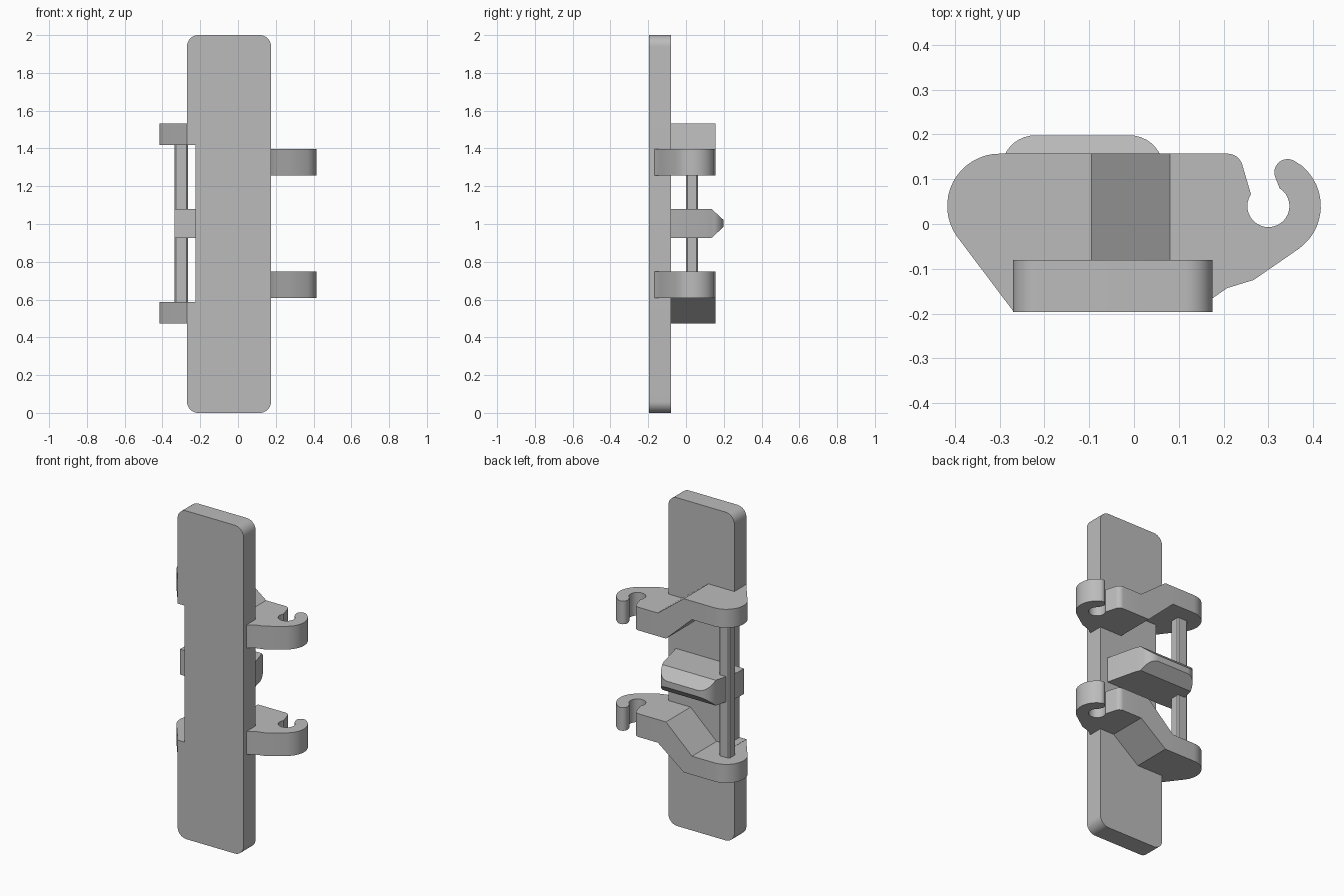
import bpy, bmesh, math
from mathutils import Vector

cube = bpy.data.objects.get("Cube")
if cube:
    bpy.data.objects.remove(cube, do_unlink=True)

grey = bpy.data.materials.new("plain_grey")
grey.use_nodes = True
grey.diffuse_color = (0.5, 0.5, 0.5, 1)
grey.node_tree.nodes["Principled BSDF"].inputs["Base Color"].default_value = (0.5, 0.5, 0.5, 1)

MID = 1.003  # height of the mirror plane between the two arms


def arc(cx, cy, r, a0, a1, n=12):
    """Points on an arc, angles in degrees."""
    steps = [math.radians(a0 + (a1 - a0) * i / n) for i in range(n + 1)]
    return [(cx + r * math.cos(a), cy + r * math.sin(a)) for a in steps]


def prism(outline, low, high, upright=False):
    """Extrude an outline along z, or along y when upright."""
    bm = bmesh.new()
    place = (lambda p: (p[0], low, p[1])) if upright else (lambda p: (p[0], p[1], low))
    face = bm.faces.new([bm.verts.new(place(p)) for p in outline])
    out = bmesh.ops.extrude_face_region(bm, geom=[face])
    shift = Vector((0, high - low, 0) if upright else (0, 0, high - low))
    bmesh.ops.translate(bm, vec=shift, verts=[v for v in out["geom"] if isinstance(v, bmesh.types.BMVert)])
    return bm


def cut(bm, co, normal, trim=False):
    geom = bm.verts[:] + bm.edges[:] + bm.faces[:]
    out = bmesh.ops.bisect_plane(bm, geom=geom, plane_co=co, plane_no=normal, clear_outer=trim)
    if trim:
        edges = [e for e in out["geom_cut"] if isinstance(e, bmesh.types.BMEdge)]
        bmesh.ops.holes_fill(bm, edges=edges)


def finish(bm, name):
    bmesh.ops.recalc_face_normals(bm, faces=bm.faces[:])
    mesh = bpy.data.meshes.new(name)
    bm.to_mesh(mesh)
    bm.free()
    mesh.materials.append(grey)
    ob = bpy.data.objects.new(name, mesh)
    bpy.context.collection.objects.link(ob)
    bpy.ops.object.select_all(action="DESELECT")
    ob.select_set(True)
    bpy.context.view_layer.objects.active = ob
    bpy.ops.object.shade_smooth_by_angle(angle=math.radians(25))
    return ob


# Back plate: rounded corners and a long shallow notch on one edge
L, R, NOTCH, r = -0.27, 0.175, -0.225, 0.06
plate = (arc(R - r, r, r, -90, 0) + arc(R - r, 2 - r, r, 0, 90)
         + arc(L + r, 2 - r, r, 90, 180)
         + [(L, 1.42), (NOTCH, 1.42), (NOTCH, 0.588), (L, 0.588)]
         + arc(L + r, r, r, 180, 270))
finish(prism(plate, -0.196, -0.08, upright=True), "plate")

# Arm outline: rounded end on one side, open hook on the other
arm = ([(-0.27, -0.194)] + arc(-0.3, 0.04, 0.117, 215, 90, 16)
       + arc(0.209, 0.123, 0.034, 90, 15, 6)
       + arc(0.3, 0.04, 0.047, 146, 418, 24)
       + arc(0.343, 0.115, 0.03, 190, 50, 10)
       + arc(0.3, 0.04, 0.117, 50, -55, 16)
       + [(0.267, -0.125), (0.208, -0.143), (0.175, -0.166), (0.1, -0.166)])


def ramp(x, x0, x1, z0, z1):
    t = min(max((x - x0) / (x1 - x0), 0), 1)
    return z0 + (z1 - z0) * t


# Two arms with a step between end and hook, mirrored in height
for name, flip in (("upper_arm", False), ("lower_arm", True)):
    bm = prism(arm, 0, 1)
    for x in (-0.15, -0.095, 0.025, 0.08):
        cut(bm, (x, 0, 0), (1, 0, 0))
    for v in bm.verts:
        if v.co.z > 0.5:
            z = ramp(v.co.x, -0.095, 0.08, 1.532, 1.398)
        else:
            z = ramp(v.co.x, -0.15, 0.025, 1.419, 1.257)
        v.co.z = 2 * MID - z if flip else z
    finish(bm, name)

# Upright bar joining the rounded ends of the arms
b = 0.008
bar = [(-0.335, b), (-0.335 + b, 0), (-0.265 - b, 0), (-0.265, b),
       (-0.265, 0.063 - b), (-0.265 - b, 0.063), (-0.335 + b, 0.063), (-0.335, 0.063 - b)]
finish(prism(bar, 0.55, 1.45), "bar")

# Central wedge: tapering plan with rounded corners, then chamfered to a blunt ridge
wedge = ([(0.125, -0.085), (0.08, 0.1)] + arc(-0.01, 0.122, 0.076, 12, 90, 8)
         + arc(-0.22, 0.122, 0.076, 90, 168, 8) + [(-0.335, -0.02), (-0.335, -0.08), (-0.22, -0.085)])
bm = prism(wedge, 0.926, 1.08)
for s in (1, -1):
    cut(bm, (0, 0.135, MID + s * 0.077), (0, 0.057, s * 0.062), trim=True)
finish(bm, "wedge")
